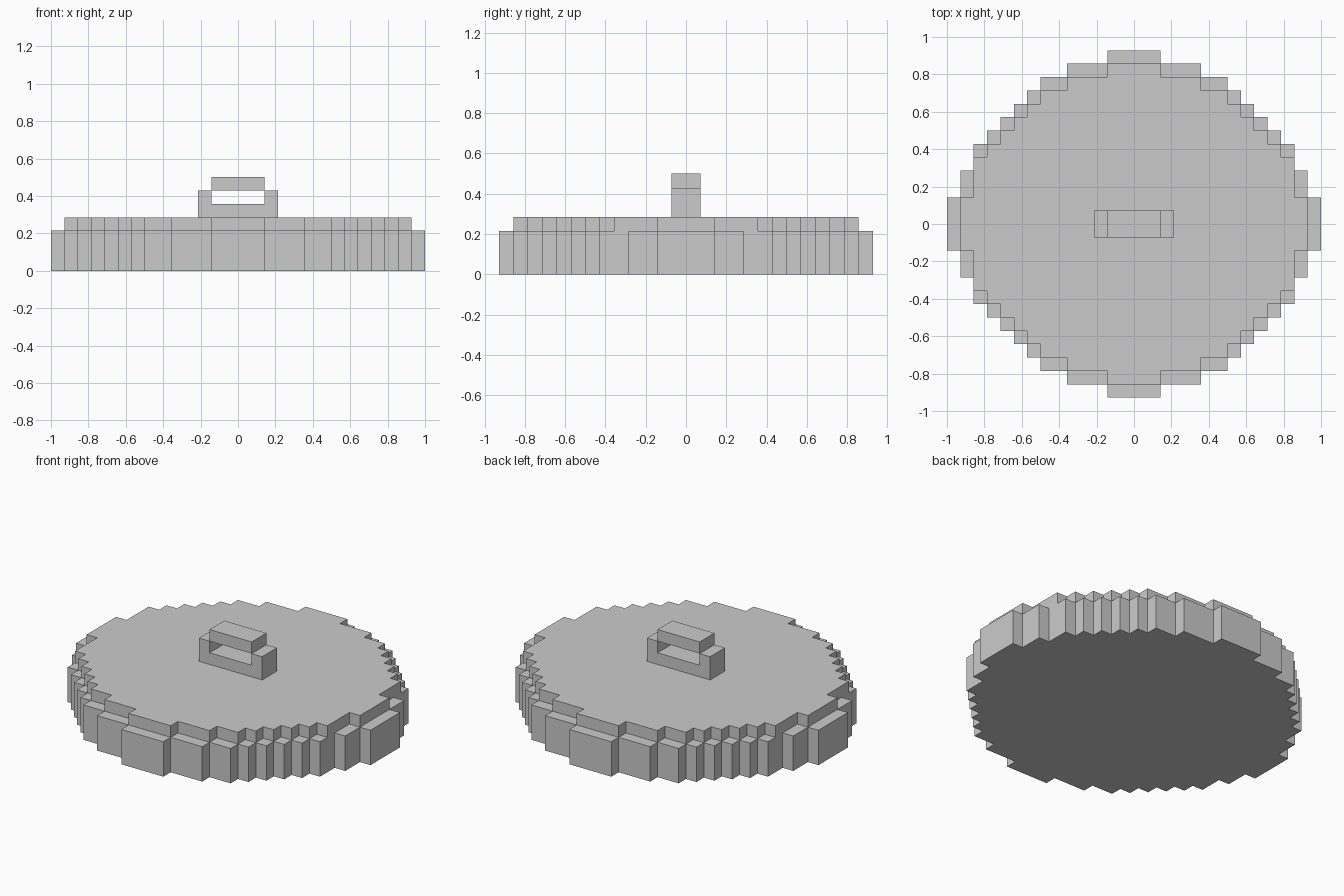
import bpy, bmesh

if "Cube" in bpy.data.objects:
    bpy.data.objects.remove(bpy.data.objects["Cube"])

U = 1 / 14  # one block


def extrude_outline(name, points, axis, start, end):
    """Extrude a closed outline (in blocks) along y or z."""
    bm = bmesh.new()
    put = (lambda a, b: (a, b, start)) if axis == 'z' else (lambda a, b: (a, start, b))
    face = bm.faces.new([bm.verts.new([c * U for c in put(a, b)]) for a, b in points])
    new = bmesh.ops.extrude_face_region(bm, geom=[face])['geom']
    d = (end - start) * U
    bmesh.ops.translate(bm, verts=[v for v in new if isinstance(v, bmesh.types.BMVert)],
                        vec=(0, 0, d) if axis == 'z' else (0, d, 0))
    bmesh.ops.recalc_face_normals(bm, faces=bm.faces)
    mesh = bpy.data.meshes.new(name)
    bm.to_mesh(mesh)
    bm.free()
    ob = bpy.data.objects.new(name, mesh)
    bpy.context.collection.objects.link(ob)
    return ob


def stepped_disc(steps):
    """Steps are (half width, top of row); mirror the quarter stair into a full outline."""
    quarter, y = [], 0
    for x, top in steps:
        if y:
            quarter.append((x, y))
        quarter.append((x, top))
        y = top
    half = quarter + [(-x, y) for x, y in reversed(quarter)]
    return half + [(-x, -y) for x, y in half]


# Wide lower tier of the lid
lower = [(14, 2), (13, 4), (12, 6), (11, 7), (10, 8), (9, 9), (8, 10), (7, 11), (5, 12), (2, 13)]
extrude_outline("lid_base", stepped_disc(lower), 'z', 0, 3)

# Thin, slightly smaller upper tier
upper = [(13, 2), (12, 5), (11, 6), (10, 7), (9, 8), (8, 9), (7, 10), (5, 11), (2, 12)]
extrude_outline("lid_top", stepped_disc(upper), 'z', 3, 4)

# Handle: U-shaped foot and a bar across the top
foot = [(-3, 4), (3, 4), (3, 6), (2, 6), (2, 5), (-2, 5), (-2, 6), (-3, 6)]
extrude_outline("handle_foot", foot, 'y', -1, 1)
extrude_outline("handle_bar", [(-2, 6), (2, 6), (2, 7), (-2, 7)], 'y', -1, 1)
